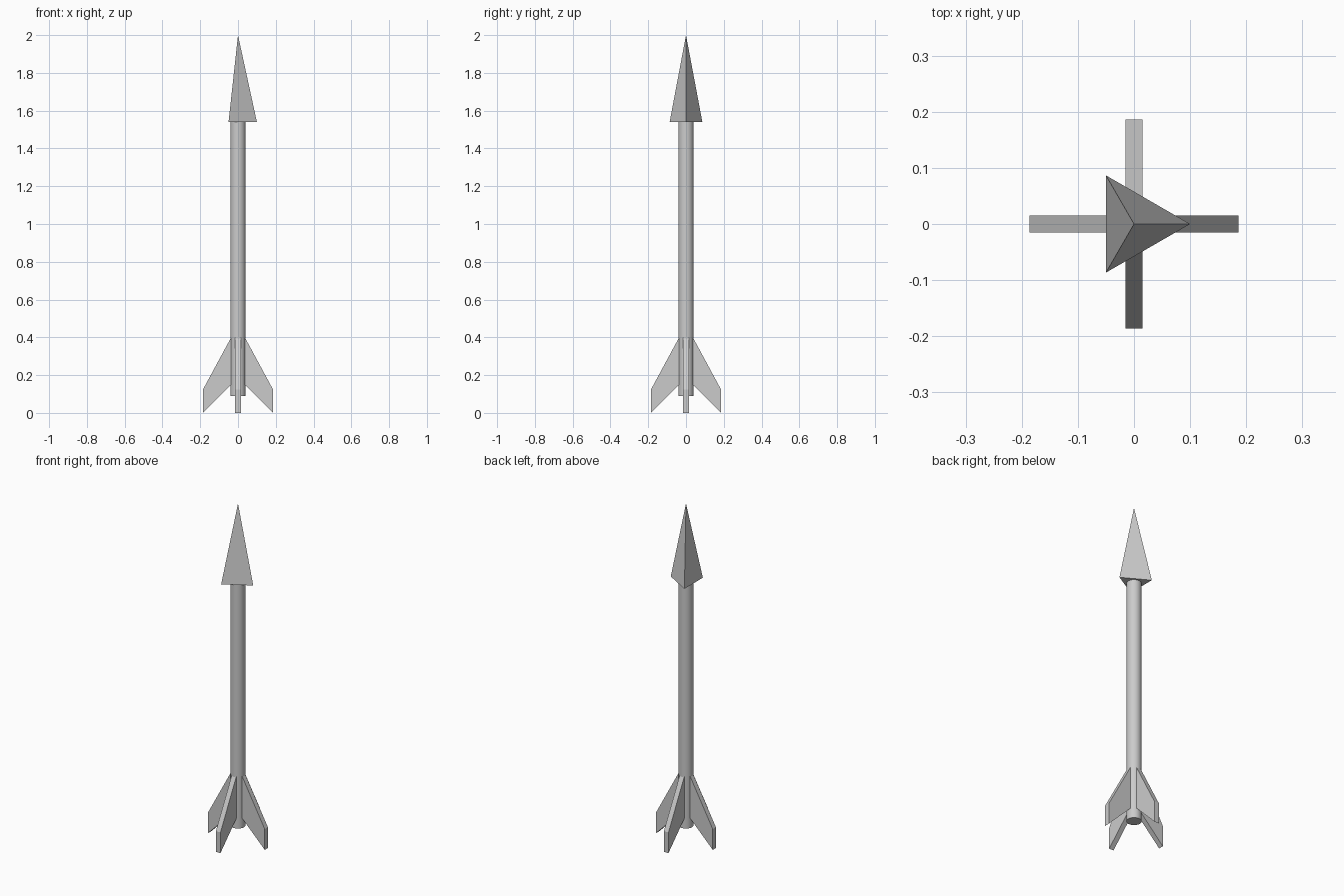
import bpy, bmesh
from math import pi, radians
from mathutils import Matrix

if "Cube" in bpy.data.objects:
    bpy.data.objects.remove(bpy.data.objects["Cube"])

# Shaft
bpy.ops.mesh.primitive_cylinder_add(vertices=32, radius=0.04, depth=1.45, location=(0, 0, 0.815))
shaft = bpy.context.object
shaft.name = "shaft"
bpy.ops.object.shade_smooth_by_angle(angle=radians(30))

# Three-sided head with one corner towards +x
bpy.ops.mesh.primitive_cone_add(vertices=3, radius1=0.1, radius2=0, depth=0.46,
                                location=(0, 0, 1.77), rotation=(0, 0, -pi / 2))
bpy.context.object.name = "arrow_head"


def fin(name, angle):
    """Swept fin plate, extruded from its side profile and turned about z."""
    profile = [(0.036, 0.15), (0.186, 0.0), (0.186, 0.123), (0.036, 0.40)]
    bm = bmesh.new()
    face = bm.faces.new([bm.verts.new((x, -0.015, z)) for x, z in profile])
    ext = bmesh.ops.extrude_face_region(bm, geom=[face])
    verts = [g for g in ext["geom"] if isinstance(g, bmesh.types.BMVert)]
    bmesh.ops.translate(bm, verts=verts, vec=(0, 0.03, 0))
    bmesh.ops.recalc_face_normals(bm, faces=bm.faces)
    bm.transform(Matrix.Rotation(angle, 4, 'Z'))
    mesh = bpy.data.meshes.new(name)
    bm.to_mesh(mesh)
    bm.free()
    bpy.context.collection.objects.link(bpy.data.objects.new(name, mesh))


# Four fins around the tail
for i, side in enumerate(("right", "back", "left", "front")):
    fin("fin_" + side, i * pi / 2)
